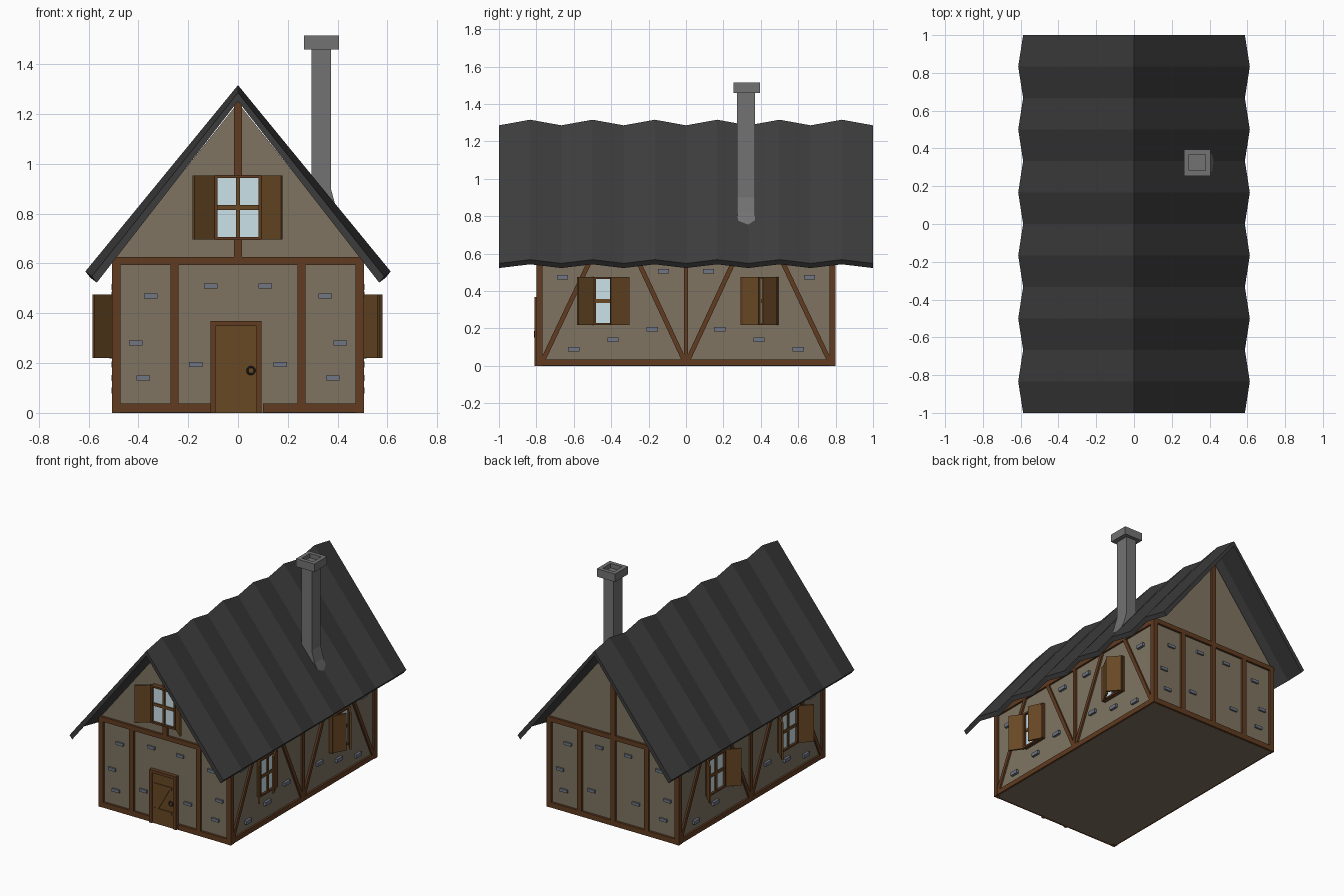
import bpy, bmesh
from math import sin, cos, atan2, radians, hypot, pi
from mathutils import Matrix, Vector

if "Cube" in bpy.data.objects:
    bpy.data.objects.remove(bpy.data.objects["Cube"])


def material(name, rgb):
    m = bpy.data.materials.new(name)
    m.diffuse_color = (*rgb, 1)
    m.use_nodes = True
    m.node_tree.nodes["Principled BSDF"].inputs["Base Color"].default_value = m.diffuse_color
    return m


PLASTER = material("plaster", (0.21, 0.175, 0.12))
TIMBER = material("timber", (0.12, 0.045, 0.015))
PLANK = material("plank", (0.14, 0.065, 0.018))
SLATE = material("slate", (0.045, 0.045, 0.045))
STONE = material("stone", (0.17, 0.17, 0.17))
BRICK = material("brick", (0.16, 0.18, 0.23))
GLASS = material("glass", (0.6, 0.76, 0.82))
IRON = material("iron", (0.02, 0.02, 0.02))


def finish(name, bm, mat):
    bmesh.ops.recalc_face_normals(bm, faces=bm.faces)
    me = bpy.data.meshes.new(name)
    bm.to_mesh(me)
    bm.free()
    me.materials.append(mat)
    ob = bpy.data.objects.new(name, me)
    bpy.context.collection.objects.link(ob)
    return ob


def loft(name, sections, mat):
    """Solid through a row of equal-sided sections."""
    bm = bmesh.new()
    rings = [[bm.verts.new(p) for p in s] for s in sections]
    n = len(rings[0])
    for a, b in zip(rings, rings[1:]):
        for i in range(n):
            j = (i + 1) % n
            bm.faces.new((a[i], a[j], b[j], b[i]))
    bm.faces.new(rings[0])
    bm.faces.new(rings[-1])
    return finish(name, bm, mat)


# Wall frames: u runs to the viewer's right, "out" away from the house
FRONT, RIGHT, BACK, LEFT = [Matrix.Rotation(i * pi / 2, 4, 'Z') for i in range(4)]


def box(name, wall, pos, size, mat, tilt=0, swing=0):
    """Box on a wall, pos and size as (u, out, z)."""
    u, out, z = pos
    m = (wall @ Matrix.Translation((u, -out, z)) @ Matrix.Rotation(swing, 4, 'Z')
         @ Matrix.Rotation(tilt, 4, 'Y') @ Matrix.Diagonal((*size, 1)))
    bm = bmesh.new()
    bmesh.ops.create_cube(bm, size=1, matrix=m)
    return finish(name, bm, mat)


def brace(name, wall, out, a, b, width, depth=0.03, mat=TIMBER):
    """Beam between two (u, z) points on a wall."""
    du, dz = b[0] - a[0], b[1] - a[1]
    return box(name, wall, ((a[0] + b[0]) / 2, out, (a[1] + b[1]) / 2),
               (width, depth, hypot(du, dz)), mat, tilt=atan2(du, dz))


def window(name, wall, u, out, z, width, height, angles):
    """Glazed window with two shutters; angle 0 = folded back, 180 = shut."""
    box(name + "_glass", wall, (u, out, z), (width, 0.02, height), GLASS)
    for s in (-1, 1):
        box(name + "_jamb", wall, (u + s * (width / 2 - 0.005), out + 0.005, z),
            (0.012, 0.04, height), TIMBER)
        box(name + "_rail", wall, (u, out + 0.005, z + s * (height / 2 - 0.005)),
            (width, 0.04, 0.012), TIMBER)
    box(name + "_mullion", wall, (u, out + 0.005, z), (0.018, 0.025, height), PLANK)
    box(name + "_crossbar", wall, (u, out + 0.005, z), (width, 0.025, 0.02), PLANK)
    length = 0.108
    for s, a in zip((-1, 1), map(radians, angles)):
        dx, dy = s * cos(a), sin(a)
        box(name + "_shutter", wall,
            (u + s * width / 2 + dx * length / 2, out + 0.012 + dy * length / 2, z),
            (length, 0.012, height), PLANK, swing=atan2(-dy, dx))


# Plastered body with gables
profile = [(-0.49, 0), (0.49, 0), (0.49, 0.63), (0, 1.245), (-0.49, 0.63)]
loft("walls", [[(x, y, z) for x, z in profile] for y in (-0.785, 0.785)], PLASTER)

# Rippled roof: every other station is lifted
stations = []
for i in range(13):
    k = i % 2
    ex, ez, az = 0.587 + 0.026 * k, 0.548 + 0.02 * k, 1.286 + 0.03 * k
    section = [(-ex, ez), (0, az), (ex, ez),
               (ex - 0.02, ez - 0.025), (0, az - 0.034), (-ex + 0.02, ez - 0.025)]
    stations.append([(x, -1 + i / 6, z) for x, z in section])
loft("roof", stations, SLATE)


# Chimney shaft with flared foot on the roof slope, and hollow cap
def rect(x0, x1, y0, y1, z0, z1=None):
    z1 = z0 if z1 is None else z1
    return [(x0, y0, z0), (x1, y0, z1), (x1, y1, z1), (x0, y1, z0)]


loft("chimney_shaft", [rect(0.31, 0.435, 0.285, 0.37, 0.8, 0.725),
                       rect(0.295, 0.395, 0.273, 0.37, 0.86, 0.82),
                       rect(0.295, 0.373, 0.273, 0.37, 0.9),
                       rect(0.295, 0.373, 0.273, 0.37, 1.47)], STONE)
loft("chimney_cap", [rect(0.265, 0.405, 0.255, 0.395, 1.46),
                     rect(0.265, 0.405, 0.255, 0.395, 1.515),
                     rect(0.292, 0.378, 0.282, 0.368, 1.515),
                     rect(0.292, 0.378, 0.282, 0.368, 1.485)], STONE)

# Corner posts
for sx in (-1, 1):
    for sy in (-1, 1):
        box("corner_post", FRONT, (sx * 0.488, sy * 0.783, 0.31), (0.034, 0.034, 0.62), TIMBER)

# Front and back framing
for wall, side in ((FRONT, "front"), (BACK, "back")):
    brace(side + "_top_beam", wall, 0.785, (-0.5, 0.61), (0.5, 0.61), 0.032)
    brace(side + "_gable_post", wall, 0.785, (0, 0.62), (0, 1.25), 0.034)
    for s in (-1, 1):
        brace(side + "_post", wall, 0.785, (s * 0.255, 0.02), (s * 0.255, 0.6), 0.034)
for s in (-1, 1):
    brace("front_sill", FRONT, 0.785, (s * 0.1, 0.019), (s * 0.5, 0.019), 0.036)
brace("back_sill", BACK, 0.785, (-0.5, 0.019), (0.5, 0.019), 0.036)
brace("back_middle_post", BACK, 0.785, (0, 0.02), (0, 0.6), 0.034)

# Side framing with diagonal braces
for wall, side in ((RIGHT, "right"), (LEFT, "left")):
    brace(side + "_sill", wall, 0.488, (-0.78, 0.018), (0.78, 0.018), 0.034)
    brace(side + "_top_beam", wall, 0.488, (-0.78, 0.605), (0.78, 0.605), 0.032)
    brace(side + "_middle_post", wall, 0.488, (0, 0.02), (0, 0.6), 0.024)
    for s in (-1, 1):
        brace(side + "_outer_brace", wall, 0.487, (s * 0.765, 0.03), (s * 0.495, 0.6), 0.025)
        brace(side + "_inner_brace", wall, 0.487, (s * 0.01, 0.03), (s * 0.275, 0.6), 0.025)

# Stray bricks showing through the plaster
for s in (-1, 1):
    for u, z in ((0.35, 0.47), (0.11, 0.51), (0.41, 0.28), (0.38, 0.14), (0.17, 0.195)):
        for wall in (FRONT, BACK):
            box("end_brick", wall, (s * u, 0.787, z), (0.055, 0.02, 0.02), BRICK)
    for u, z in ((0.66, 0.475), (0.12, 0.505), (0.18, 0.195), (0.39, 0.14), (0.6, 0.09)):
        for wall in (RIGHT, LEFT):
            box("side_brick", wall, (s * u, 0.495, z), (0.06, 0.024, 0.024), BRICK)

# Windows
window("gable_window", FRONT, 0, 0.795, 0.825, 0.186, 0.258, (38, 40))
window("right_front_window", RIGHT, -0.398, 0.492, 0.347, 0.186, 0.255, (35, 155))
window("right_back_window", RIGHT, 0.392, 0.492, 0.347, 0.195, 0.255, (152, 139))
window("left_back_window", LEFT, -0.395, 0.492, 0.347, 0.186, 0.255, (45, 45))
window("left_front_window", LEFT, 0.395, 0.492, 0.347, 0.186, 0.255, (45, 45))

# Door with frame, braces and ring handle
box("door", FRONT, (-0.008, 0.79, 0.175), (0.17, 0.025, 0.35), PLANK)
for s in (-1, 1):
    box("door_jamb", FRONT, (-0.008 + s * 0.093, 0.793, 0.183), (0.02, 0.036, 0.366), TIMBER)
box("door_lintel", FRONT, (-0.008, 0.793, 0.358), (0.205, 0.036, 0.02), TIMBER)
for z in (0.1, 0.27):
    box("door_batten", FRONT, (-0.01, 0.803, z), (0.135, 0.01, 0.022), PLANK)
brace("door_brace", FRONT, 0.803, (-0.06, 0.1), (0.035, 0.27), 0.02, 0.01, PLANK)
bpy.ops.mesh.primitive_torus_add(major_radius=0.015, minor_radius=0.004, major_segments=12,
                                 minor_segments=6, location=(0.052, -0.808, 0.17),
                                 rotation=(pi / 2, 0, 0))
ring = bpy.context.object
ring.name = "door_ring"
ring.data.materials.append(IRON)
